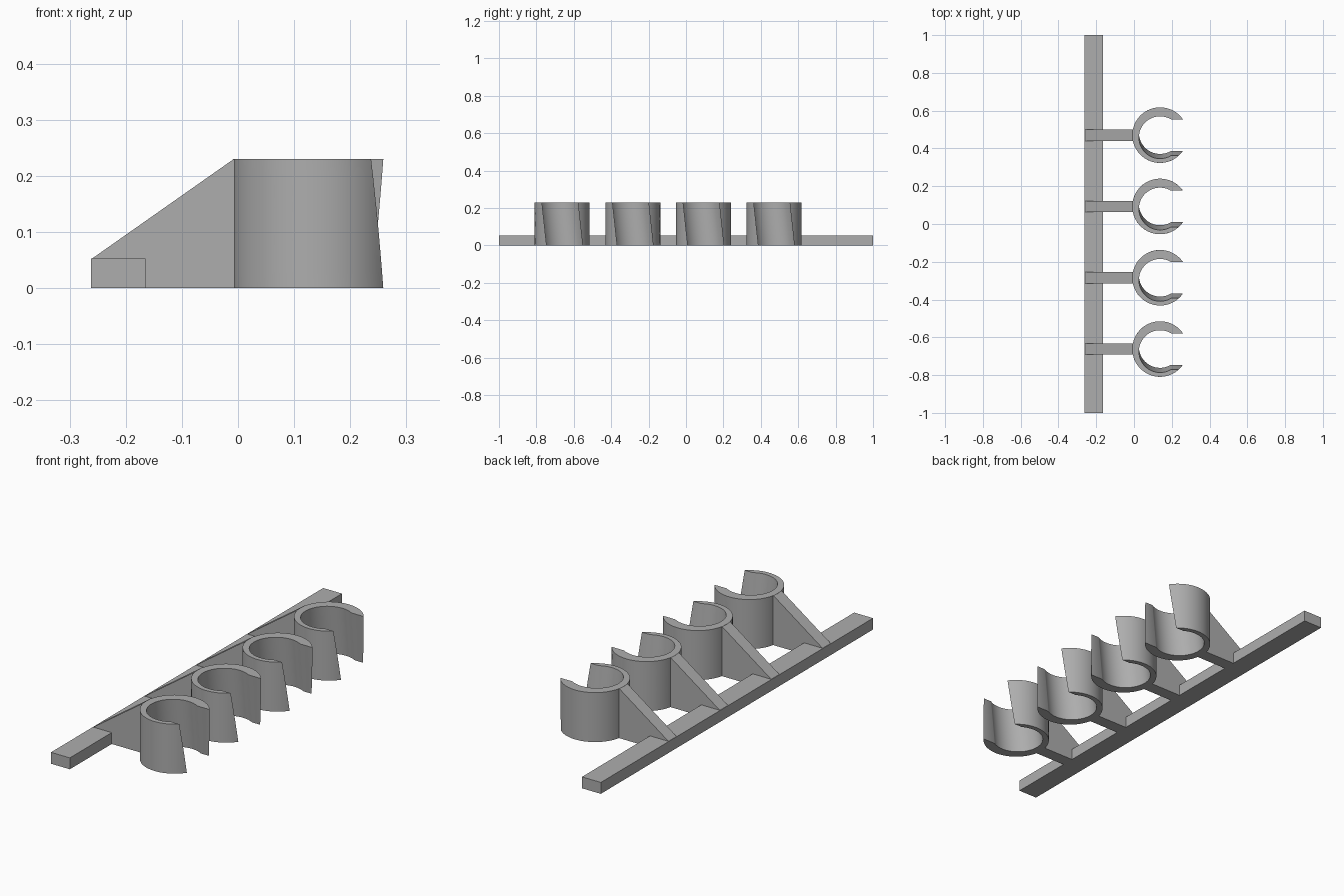
import bpy, bmesh
from math import sin, cos, asin, pi, radians

cube = bpy.data.objects.get("Cube")
if cube:
    bpy.data.objects.remove(cube, do_unlink=True)

grey = bpy.data.materials.new("plain grey")
grey.use_nodes = True
GREY = (0.42, 0.42, 0.42, 1)
grey.diffuse_color = GREY
grey.node_tree.nodes["Principled BSDF"].inputs["Base Color"].default_value = GREY

HEIGHT = 0.23
BAR_HEIGHT = 0.053
BAR_LEFT, BAR_RIGHT = -0.262, -0.165
RING_X, OUTER, INNER = 0.138, 0.147, 0.112
SLOT_HALF = 0.096
LEAN = 0.0125            # sideways shift of the bore at top and bottom
CLIP_YS = [-0.662 + 0.3775 * i for i in range(4)]


def finish(name, bm, smooth=False):
    bmesh.ops.recalc_face_normals(bm, faces=bm.faces)
    mesh = bpy.data.meshes.new(name)
    bm.to_mesh(mesh)
    bm.free()
    mesh.materials.append(grey)
    obj = bpy.data.objects.new(name, mesh)
    bpy.context.collection.objects.link(obj)
    if smooth:
        bpy.ops.object.select_all(action='DESELECT')
        obj.select_set(True)
        bpy.context.view_layer.objects.active = obj
        bpy.ops.object.shade_smooth_by_angle(angle=radians(30))
    return obj


def extrude_profile(name, points, y0, y1):
    """Extrude an x-z outline along y."""
    bm = bmesh.new()
    face = bm.faces.new([bm.verts.new((x, y0, z)) for x, z in points])
    new = bmesh.ops.extrude_face_region(bm, geom=[face])["geom"]
    verts = [g for g in new if isinstance(g, bmesh.types.BMVert)]
    bmesh.ops.translate(bm, verts=verts, vec=(0, y1 - y0, 0))
    return finish(name, bm)


def arc(radius, shift, low, high, count):
    """Points round the closed side of a circle, from slot edge to slot edge."""
    start = asin((high - shift) / radius)
    end = 2 * pi + asin((low - shift) / radius)
    angles = [start + (end - start) * i / count for i in range(count + 1)]
    return [(radius * cos(a), shift + radius * sin(a)) for a in angles]


def open_ring(name, cy, levels=8, count=64):
    """Upright C-shaped clip whose bore and slot lean along y."""
    bm = bmesh.new()
    rows = []
    for k in range(levels + 1):
        t = k / levels
        shift = LEAN * (1 - 2 * t)
        low, high = shift - SLOT_HALF, shift + SLOT_HALF
        outer = arc(OUTER, 0, low, high, count)
        inner = arc(INNER, shift, low, high, count)
        rows.append([[bm.verts.new((RING_X + x, cy + y, t * HEIGHT))
                      for x, y in side] for side in (outer, inner)])
    # outer and inner walls, with the slot end faces
    for (o0, i0), (o1, i1) in zip(rows, rows[1:]):
        for a, b in ((o0, o1), (i0, i1)):
            for j in range(count):
                bm.faces.new((a[j], a[j + 1], b[j + 1], b[j]))
        for j in (0, count):
            bm.faces.new((o0[j], i0[j], i1[j], o1[j]))
    # top and bottom rims
    for o, i in (rows[0], rows[-1]):
        for j in range(count):
            bm.faces.new((o[j], o[j + 1], i[j + 1], i[j]))
    return finish(name, bm, smooth=True)


# Long base bar
extrude_profile("base_bar", [(BAR_LEFT, 0), (BAR_RIGHT, 0),
                             (BAR_RIGHT, BAR_HEIGHT), (BAR_LEFT, BAR_HEIGHT)], -1, 1)

# Four clips, each on a sloping rib
rib = [(BAR_LEFT + 0.002, 0), (0, 0), (0, HEIGHT),
       (-0.008, HEIGHT), (BAR_LEFT + 0.002, BAR_HEIGHT)]
for n, cy in enumerate(CLIP_YS, 1):
    extrude_profile(f"support_rib_{n}", rib, cy - 0.03, cy + 0.03)
    open_ring(f"open_clip_{n}", cy)
